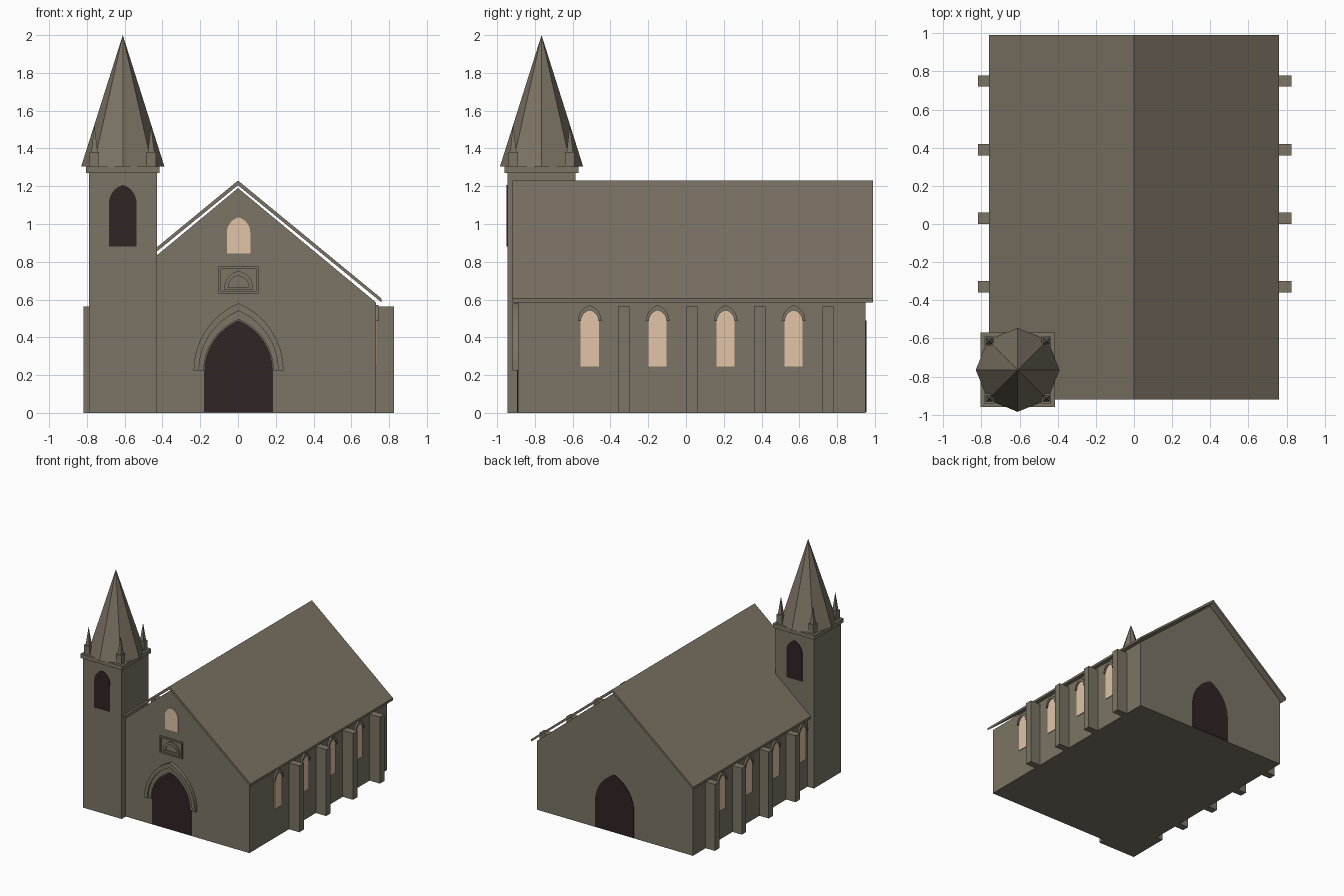
import bpy, bmesh
from math import pi, sin, cos, acos
from mathutils import Matrix, Vector

cube = bpy.data.objects.get("Cube")
if cube:
    bpy.data.objects.remove(cube, do_unlink=True)


def material(name, rgb):
    m = bpy.data.materials.new(name)
    m.use_nodes = True
    m.diffuse_color = (*rgb, 1)
    bsdf = m.node_tree.nodes["Principled BSDF"]
    bsdf.inputs["Base Color"].default_value = (*rgb, 1)
    bsdf.inputs["Roughness"].default_value = 0.9
    return m


STONE = material("grey brown stone", (0.2, 0.175, 0.13))
ROOF = material("brown roof", (0.2, 0.168, 0.125))
DARK = material("dark opening", (0.03, 0.018, 0.018))
GLASS = material("pale glass", (0.75, 0.55, 0.39))

FRONT, RIGHT, BACK, LEFT = 0, pi / 2, pi, -pi / 2
WALL_X, WALL_F, WALL_B = 0.73, -0.89, 0.95
TX, TY = -0.61, -0.765


def finish(name, bm, mat):
    bmesh.ops.recalc_face_normals(bm, faces=bm.faces)
    mesh = bpy.data.meshes.new(name)
    bm.to_mesh(mesh)
    bm.free()
    mesh.materials.append(mat)
    ob = bpy.data.objects.new(name, mesh)
    bpy.context.scene.collection.objects.link(ob)
    return ob


def box(name, x0, x1, y0, y1, z0, z1, mat=STONE):
    bm = bmesh.new()
    size = Vector((x1 - x0, y1 - y0, z1 - z0))
    mid = Vector((x0 + x1, y0 + y1, z0 + z1)) / 2
    bmesh.ops.create_cube(bm, size=1, matrix=Matrix.Translation(mid) @ Matrix.Diagonal((*size, 1)))
    return finish(name, bm, mat)


def spike(name, x, y, z0, z1, r, sides, turn=0.0, mat=ROOF):
    bm = bmesh.new()
    place = Matrix.Translation((x, y, (z0 + z1) / 2)) @ Matrix.Rotation(turn, 4, "Z")
    bmesh.ops.create_cone(bm, cap_ends=True, segments=sides, radius1=r, radius2=0,
                          depth=z1 - z0, matrix=place)
    return finish(name, bm, mat)


def plate(name, outline, side, x, y, depth, mat=STONE):
    """Extrude a (u, z) outline outwards from a wall that faces the given side."""
    bm = bmesh.new()
    place = Matrix.Translation((x, y, 0)) @ Matrix.Rotation(side, 4, "Z")
    face = bm.faces.new([bm.verts.new((u, 0, z)) for u, z in outline])
    top = bmesh.ops.extrude_face_region(bm, geom=[face])["geom"]
    for v in top:
        if isinstance(v, bmesh.types.BMVert):
            v.co.y = -depth
    bm.transform(place)
    return finish(name, bm, mat)


def arch(w, spring, top, n=8):
    """Two-centred pointed arch, from its right springing to its left."""
    h = top - spring
    r = (w * w + h * h) / (2 * w)
    end = acos((r - w) / r)
    half = [(w - r + r * cos(end * i / n), spring + r * sin(end * i / n)) for i in range(n + 1)]
    half[-1] = (0, top)
    return half + [(-u, z) for u, z in reversed(half[:-1])]


def opening(w, sill, spring, top):
    return [(-w, sill), (w, sill)] + arch(w, spring, top)


def hood(outer, inner, spring):
    """Arched band between two (half width, apex) arches."""
    return arch(outer[0], spring, outer[1]) + arch(inner[0], spring, inner[1])[::-1]


# Nave with gabled ends
nave = [(-WALL_X, 0), (WALL_X, 0), (WALL_X, 0.585), (0, 1.19), (-WALL_X, 0.585)]
plate("nave", nave, FRONT, 0, WALL_B, WALL_B - WALL_F)

# Thin roof floating just above the gables
roof = [(-0.76, 0.585), (0, 1.205), (0.76, 0.585), (0.76, 0.605), (0, 1.23), (-0.76, 0.605)]
plate("roof", roof, FRONT, 0, 0.99, 1.91, ROOF)

# Doors, front hood mouldings and gable window
door = opening(0.182, 0.005, 0.22, 0.49)
plate("front_door", door, FRONT, 0.003, WALL_F, 0.006, DARK)
plate("back_door", door, BACK, 0.003, WALL_B, 0.006, DARK)
plate("door_hood_outer", hood((0.238, 0.58), (0.21, 0.54), 0.225), FRONT, 0.003, WALL_F, 0.03)
plate("door_hood_inner", hood((0.21, 0.54), (0.184, 0.495), 0.225), FRONT, 0.003, WALL_F, 0.018)
plate("gable_window", opening(0.062, 0.845, 0.955, 1.035), FRONT, 0.003, WALL_F, 0.006, GLASS)

# Carved panel over the door
for z in (0.633, 0.763):
    box("panel_rail", -0.105, 0.108, WALL_F - 0.012, WALL_F, z, z + 0.012)
for x in (-0.105, 0.096):
    box("panel_stile", x, x + 0.012, WALL_F - 0.012, WALL_F, 0.633, 0.775)
plate("panel_arch", hood((0.075, 0.75), (0.055, 0.725), 0.665), FRONT, 0.003, WALL_F, 0.012)
plate("panel_sill", [(-0.075, 0.65), (0.075, 0.65), (0.075, 0.665), (-0.075, 0.665)],
      FRONT, 0.003, WALL_F, 0.01)

# Side windows, their hoods and the buttresses between them
for side, s, label in ((RIGHT, 1, "left"), (LEFT, -1, "right")):
    for i in range(4):
        y = -0.51 + 0.36 * i
        x = s * WALL_X
        plate(label + "_window", opening(0.048, 0.245, 0.485, 0.55), side, x, y, 0.006, GLASS)
        plate(label + "_window_hood", hood((0.062, 0.57), (0.046, 0.543), 0.487), side, x, y, 0.015)
        yb = -0.33 + 0.36 * i
        a, b = sorted((s * 0.7, s * 0.822 + 0.005))
        box(label + "_buttress", a, b, yb - 0.03, yb + 0.03, 0, 0.563)

# Bell tower
box("tower", TX - 0.18, TX + 0.18, TY - 0.18, TY + 0.18, 0, 1.27)
box("tower_cornice", TX - 0.195, TX + 0.195, TY - 0.195, TY + 0.195, 1.27, 1.305)
for side, y in ((FRONT, TY - 0.18), (BACK, TY + 0.18)):
    plate("belfry_opening", opening(0.073, 0.88, 1.11, 1.207), side, TX, y, 0.006, DARK)
spike("spire", TX, TY, 1.305, 2.0, 0.22, 8)

# Corner pinnacles
for sx in (-1, 1):
    for sy in (-1, 1):
        x, y = TX + sx * 0.15, TY + sy * 0.15
        box("pinnacle_base", x - 0.025, x + 0.025, y - 0.025, y + 0.025, 1.305, 1.38)
        spike("pinnacle", x, y, 1.38, 1.53, 0.024, 4, pi / 4, STONE)
